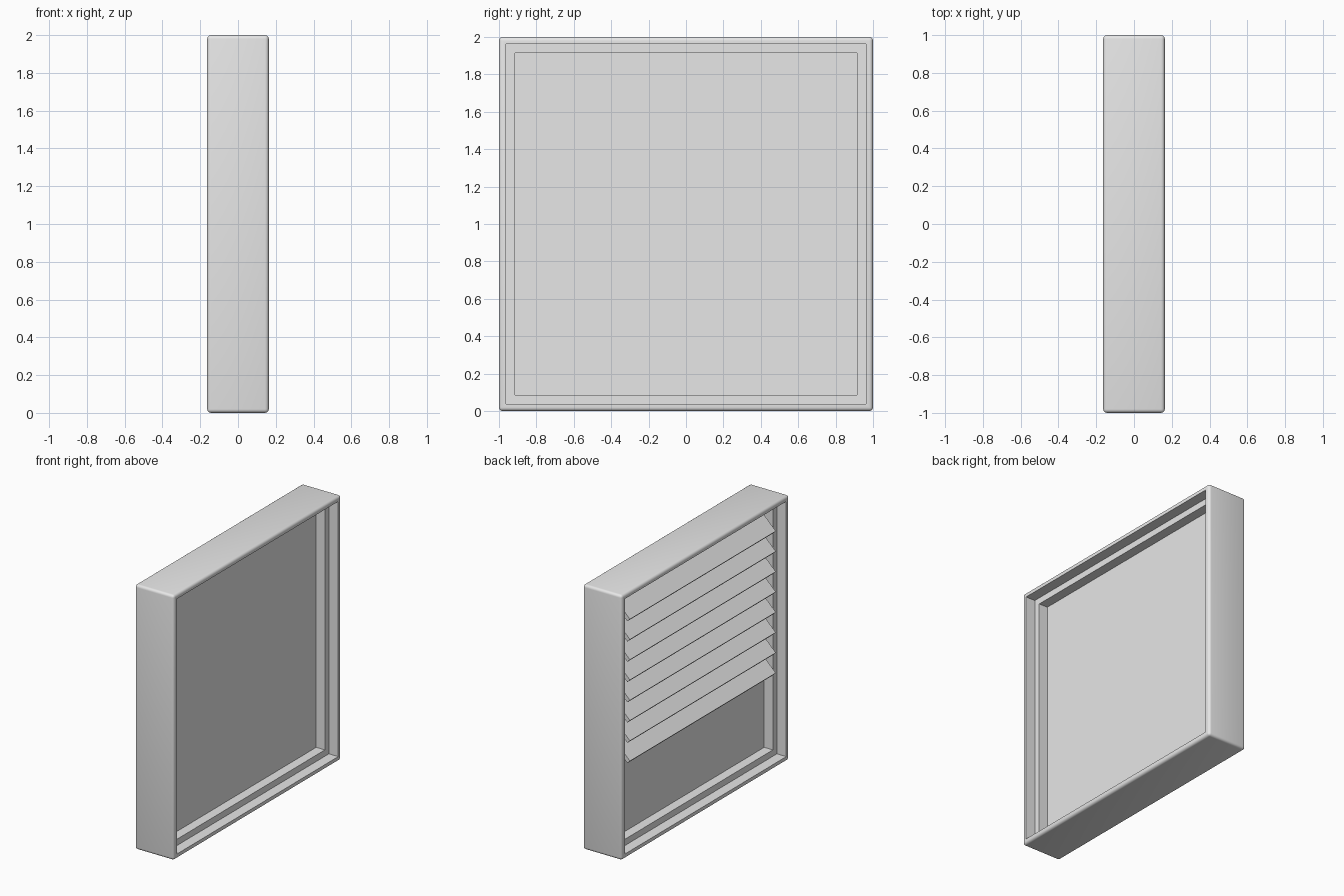
import bpy, bmesh, math
from mathutils import Matrix, Vector

old = bpy.data.objects.get("Cube")
if old:
    bpy.data.objects.remove(old, do_unlink=True)

HALF_DEPTH = 0.163     # half thickness of the frame along x
STEP_X = 0.085         # depth of the rebate shoulder
LIP = 0.963            # half opening at the outer lip
INNER = 0.915          # half opening at the pane

grey = bpy.data.materials.new("light grey")
grey.use_nodes = True
grey.diffuse_color = (0.8, 0.8, 0.8, 1)
grey.node_tree.nodes["Principled BSDF"].inputs["Base Color"].default_value = (0.8, 0.8, 0.8, 1)


def box(bm, size, matrix=Matrix()):
    bmesh.ops.create_cube(bm, size=1, matrix=matrix @ Matrix.Diagonal((*size, 1)))


def finish(bm, name, smooth=False):
    bmesh.ops.recalc_face_normals(bm, faces=bm.faces)
    mesh = bpy.data.meshes.new(name)
    bm.to_mesh(mesh)
    bm.free()
    mesh.materials.append(grey)
    obj = bpy.data.objects.new(name, mesh)
    bpy.context.collection.objects.link(obj)
    if smooth:
        bpy.ops.object.select_all(action="DESELECT")
        obj.select_set(True)
        bpy.context.view_layer.objects.active = obj
        bpy.ops.object.shade_smooth_by_angle(angle=math.radians(35))
    return obj


# Frame: rounded block, hollowed from both sides with a stepped rebate
bm = bmesh.new()
box(bm, (2 * HALF_DEPTH, 2, 2), Matrix.Translation((0, 0, 1)))
bmesh.ops.bevel(bm, geom=bm.edges[:], offset=0.02, segments=4, profile=0.5, affect="EDGES")


def sink(bm, face, half, x):
    """Inset a square face to the given half width, then push it to x."""
    width = max(v.co.y for v in face.verts) - half
    bmesh.ops.inset_region(bm, faces=[face], thickness=width, use_even_offset=True)
    face = bmesh.ops.extrude_discrete_faces(bm, faces=[face])["faces"][0]
    for v in face.verts:
        v.co.x = x
    return face


for side in (-1, 1):
    face = max(bm.faces, key=lambda f: f.calc_area() * f.normal.x * side)
    face = sink(bm, face, LIP, side * STEP_X)
    face = sink(bm, face, INNER, 0)
    bmesh.ops.delete(bm, geom=[face], context="FACES_ONLY")
    bm.normal_update()
bmesh.ops.remove_doubles(bm, verts=bm.verts, dist=0.0005)
finish(bm, "frame", smooth=True)

# Pane filling the opening
bm = bmesh.new()
box(bm, (0.025, 2 * INNER, 2 * INNER), Matrix.Translation((0, 0, 1)))
finish(bm, "pane")

# Blind slats, tilted outward and down on the -x side
bm = bmesh.new()
for i in range(8):
    place = Matrix.Translation(Vector((-0.077, 0, 0.74 + 0.153 * i)))
    box(bm, (0.15, 1.74, 0.03), place @ Matrix.Rotation(math.radians(-45), 4, "Y"))
finish(bm, "blind_slats")
